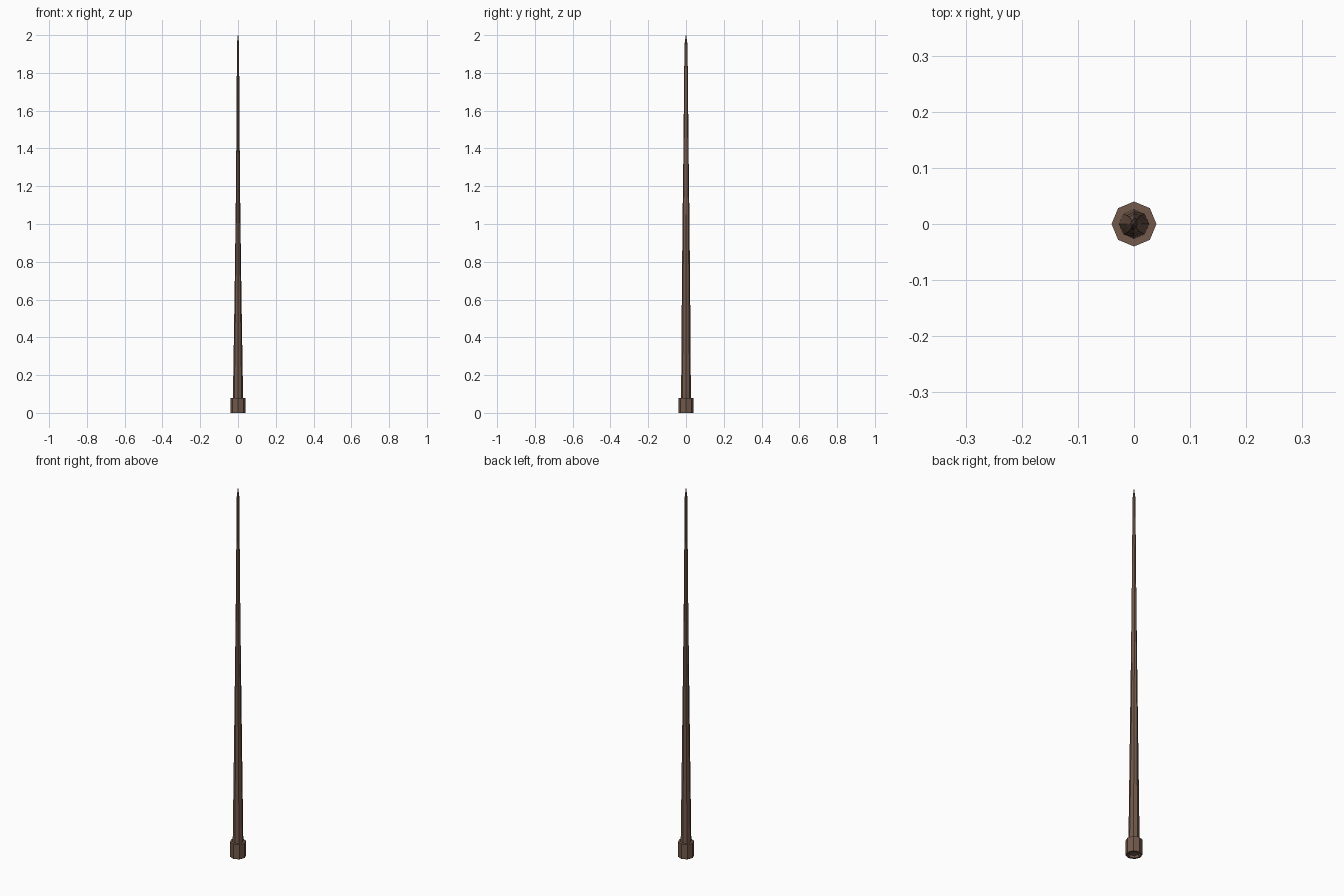
import bpy, bmesh, math

if "Cube" in bpy.data.objects:
    bpy.data.objects.remove(bpy.data.objects["Cube"])

wood = bpy.data.materials.new("brown wood")
wood.diffuse_color = (0.17, 0.10, 0.07, 1)
wood.use_nodes = True
wood.node_tree.nodes["Principled BSDF"].inputs["Base Color"].default_value = wood.diffuse_color
SIDES = 8


def lathe(name, rings, cap_end=True):
    """Loft octagonal rings given as (z, x radius, y radius)."""
    bm = bmesh.new()
    loops = []
    for z, rx, ry in rings:
        loops.append([bm.verts.new((rx * math.cos(k * math.tau / SIDES),
                                    ry * math.sin(k * math.tau / SIDES), z))
                      for k in range(SIDES)])
    for a, b in zip(loops, loops[1:]):
        for k in range(SIDES):
            n = (k + 1) % SIDES
            bm.faces.new((a[k], a[n], b[n], b[k]))
    bm.faces.new(loops[0])
    if cap_end:
        bm.faces.new(loops[-1])
    bmesh.ops.remove_doubles(bm, verts=bm.verts, dist=1e-5)
    bmesh.ops.recalc_face_normals(bm, faces=bm.faces)
    mesh = bpy.data.meshes.new(name)
    bm.to_mesh(mesh)
    bm.free()
    mesh.materials.append(wood)
    obj = bpy.data.objects.new(name, mesh)
    bpy.context.collection.objects.link(obj)
    return obj


# Collar at the foot, with a shallow recess underneath
lathe("collar", [(0.012, 0.028, 0.028), (0, 0.03, 0.03), (0, 0.04, 0.04),
                 (0.08, 0.04, 0.04)])

# Long shaft, slightly deeper than wide, ending in a short point
lathe("shaft", [(0.08, 0.027, 0.026), (0.64, 0.018, 0.022), (1.05, 0.0125, 0.018),
                (1.36, 0.0095, 0.014), (1.68, 0.007, 0.011), (1.95, 0.006, 0.008),
                (2.0, 0.001, 0.001)])
